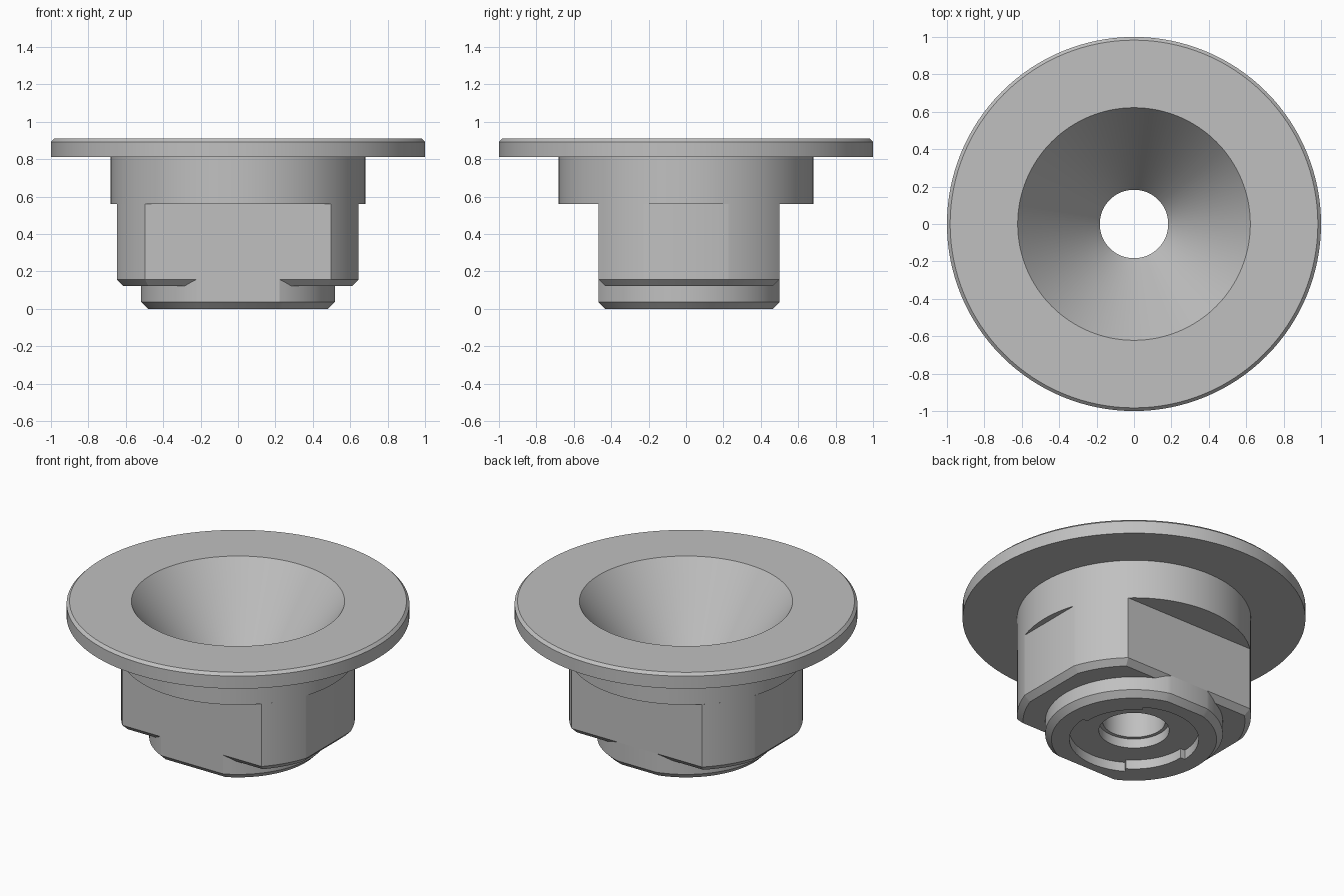
import bpy, bmesh, math

cube = bpy.data.objects.get("Cube")
if cube:
    bpy.data.objects.remove(cube)

mat = bpy.data.materials.new("plain_grey")
mat.use_nodes = True
grey = (0.53, 0.53, 0.53, 1)
mat.diffuse_color = grey
mat.node_tree.nodes["Principled BSDF"].inputs["Base Color"].default_value = grey

STEPS = 128


def circle(r):
    return [(r * math.cos(2 * math.pi * i / STEPS), r * math.sin(2 * math.pi * i / STEPS))
            for i in range(STEPS)]


def flatted(r, flats, inset=0.0, n=28):
    """Circle with flats given as (direction in degrees, distance from centre)."""
    r -= inset
    pts = []
    for i, (a, d) in enumerate(flats):
        b, e = flats[(i + 1) % len(flats)]
        b += 360 if b <= a else 0
        start = math.radians(a) + math.acos((d - inset) / r)
        end = math.radians(b) - math.acos((e - inset) / r)
        for k in range(n + 1):
            t = start + (end - start) * k / n
            pts.append((r * math.cos(t), r * math.sin(t)))
    return pts


def tabbed(r_out, r_in, centre, width, n=24):
    """Round recess with two opposite tabs reaching inward."""
    pts = []
    for half in (0, 180):
        mid = centre + half
        for r, a, b in ((r_in, mid - width / 2, mid + width / 2),
                        (r_out, mid + width / 2, mid + 180 - width / 2)):
            for k in range(n + 1):
                t = math.radians(a + (b - a) * k / n)
                pts.append((r * math.cos(t), r * math.sin(t)))
    return pts


def ring(bm, pts, z):
    return [bm.verts.new((x, y, z)) for x, y in pts]


def skin(bm, rings):
    for a, b in zip(rings, rings[1:]):
        for i in range(len(a)):
            j = (i + 1) % len(a)
            bm.faces.new((a[i], a[j], b[j], b[i]))


def cap_down(bm, outer, inner):
    """Fill the flat area between two loops, facing down."""
    edges = []
    for loop in (outer, inner):
        for i, v in enumerate(loop):
            w = loop[(i + 1) % len(loop)]
            edges.append(bm.edges.get((v, w)) or bm.edges.new((v, w)))
    made = bmesh.ops.triangle_fill(bm, edges=edges, use_beauty=True, normal=(0, 0, -1))
    for f in made["geom"]:
        if isinstance(f, bmesh.types.BMFace):
            f.normal_update()
            if f.normal.z > 0:
                f.normal_flip()


def finish(bm, name):
    mesh = bpy.data.meshes.new(name)
    bm.to_mesh(mesh)
    bm.free()
    mesh.materials.append(mat)
    obj = bpy.data.objects.new(name, mesh)
    bpy.context.collection.objects.link(obj)
    bpy.ops.object.select_all(action="DESELECT")
    obj.select_set(True)
    bpy.context.view_layer.objects.active = obj
    bpy.ops.object.shade_smooth_by_angle(angle=math.radians(20))


# Collar, flange, funnel and bore as one turned shape
profile = [(0.45, 0.56), (0.682, 0.56), (0.682, 0.812), (1, 0.812), (1, 0.893), (0.983, 0.91),
           (0.622, 0.91), (0.183, 0.3), (0.183, 0.12), (0.205, 0.12), (0.205, 0.06)]
bm = bmesh.new()
skin(bm, [ring(bm, circle(r), z) for r, z in profile])
finish(bm, "flange_and_funnel")

# Body with four flats and a chamfered lower edge
front_back = [(90, 0.5), (270, 0.468)]
four_flats = [(0, 0.645), (90, 0.5), (180, 0.648), (270, 0.468)]
bm = bmesh.new()
low = ring(bm, flatted(0.682, four_flats, 0.035), 0.122)
straight = flatted(0.682, four_flats)
skin(bm, [low, ring(bm, straight, 0.157), ring(bm, straight, 0.56)])
cap_down(bm, low, ring(bm, circle(0.4), 0.122))
finish(bm, "flatted_body")

# Foot disc sharing the front and back flats, with a tabbed recess underneath
bm = bmesh.new()
low = ring(bm, flatted(0.518, front_back, 0.036, 56), 0)
straight = flatted(0.518, front_back, 0, 56)
skin(bm, [low, ring(bm, straight, 0.036), ring(bm, straight, 0.157)])
recess = tabbed(0.377, 0.345, 28, 60)
floor, rim = ring(bm, recess, 0.06), ring(bm, recess, 0)
skin(bm, [floor, rim])
cap_down(bm, low, rim)
cap_down(bm, floor, ring(bm, circle(0.205), 0.06))
finish(bm, "foot_disc")
